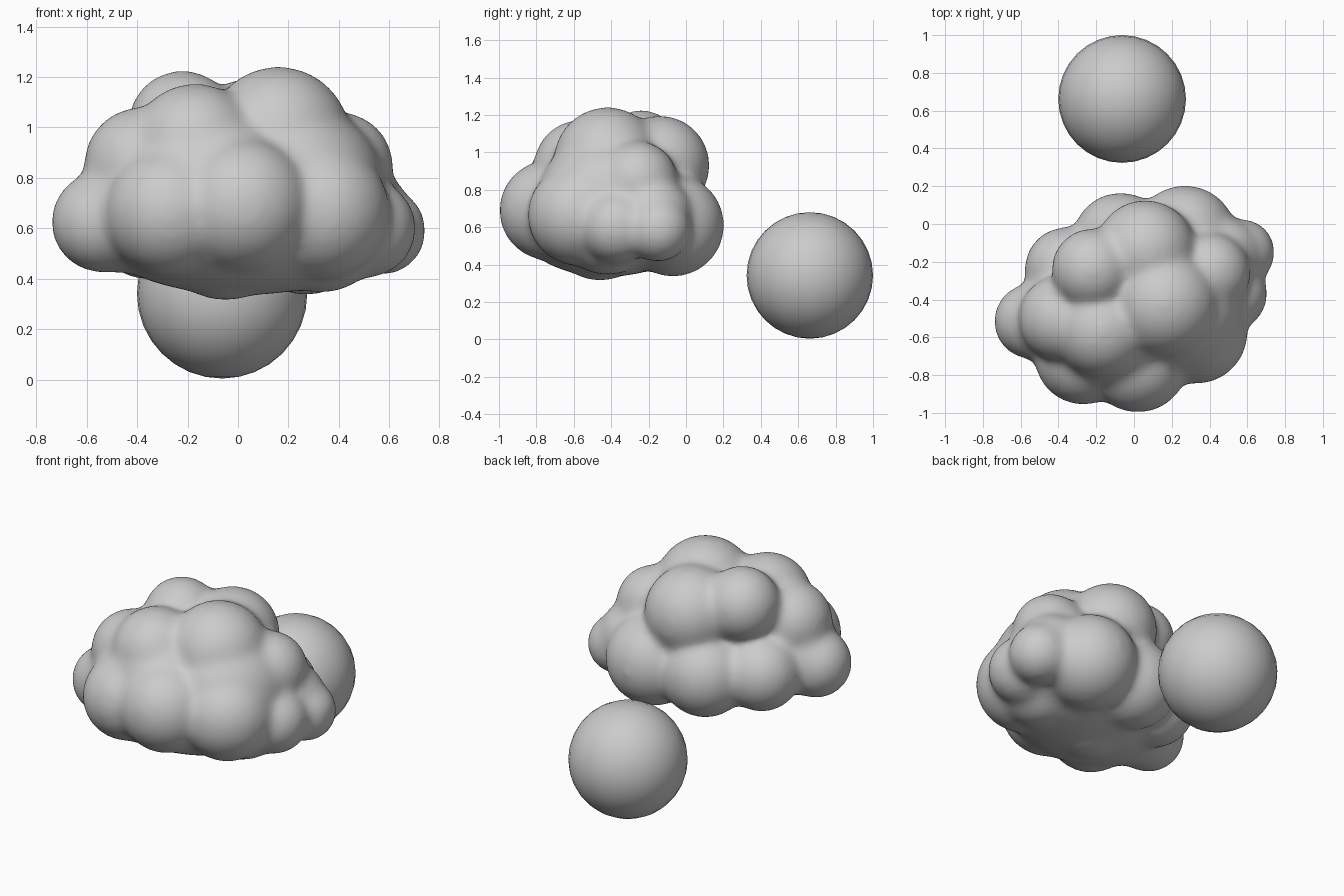
import bpy, bmesh
from math import radians
from mathutils import Matrix

if "Cube" in bpy.data.objects:
    bpy.data.objects.remove(bpy.data.objects["Cube"])

# Lobes of the cloud: x, y, z, radius
LOBES = [
    (-0.27, -0.70, 0.665, 0.25),   # front row
    (0.02, -0.73, 0.69, 0.262),
    (0.33, -0.575, 0.665, 0.265),
    (0.33, -0.42, 0.60, 0.25),
    (-0.54, -0.515, 0.625, 0.195),  # left tip
    (-0.46, -0.51, 0.65, 0.22),
    (0.57, -0.15, 0.59, 0.17),     # right tip
    (0.47, -0.17, 0.66, 0.20),
    (0.51, -0.37, 0.60, 0.19),
    (-0.38, -0.50, 0.85, 0.225),   # upper row
    (-0.17, -0.56, 0.92, 0.248),
    (0.16, -0.42, 0.955, 0.28),
    (-0.22, -0.24, 1.01, 0.21),
    (0.06, -0.14, 0.93, 0.26),
    (0.40, -0.26, 0.845, 0.21),
    (0.27, -0.07, 0.61, 0.268),    # back row
    (-0.07, -0.09, 0.60, 0.25),
    (-0.355, -0.24, 0.62, 0.218),
    (-0.05, -0.46, 0.58, 0.26),    # underside
]
SWELL = 0.008  # makes up for the shrinkage of the softening


def finish(bm, name):
    mesh = bpy.data.meshes.new(name)
    for f in bm.faces:
        f.smooth = True
    bm.to_mesh(mesh)
    bm.free()
    ob = bpy.data.objects.new(name, mesh)
    bpy.context.collection.objects.link(ob)
    return ob


def ellipsoid(bm, centre, radii, turn=0):
    m = (Matrix.Translation(centre) @ Matrix.Rotation(radians(turn), 4, 'Z')
         @ Matrix.Diagonal((*radii, 1)))
    bmesh.ops.create_icosphere(bm, subdivisions=4, radius=1, matrix=m)


# Cloud: overlapping lobes around core fillers and a flat base, fused and softened
bm = bmesh.new()
for x, y, z, r in LOBES:
    ellipsoid(bm, (x, y, z), [r + SWELL] * 3)
ellipsoid(bm, (0, -0.4, 0.74), (0.48, 0.37, 0.35), 15)
ellipsoid(bm, (0.22, -0.42, 0.76), (0.36, 0.37, 0.34))
ellipsoid(bm, (-0.12, -0.54, 0.76), (0.38, 0.34, 0.33))
ellipsoid(bm, (0.02, -0.42, 0.56), (0.58, 0.42, 0.225), 20)
cloud = finish(bm, "cloud")
fuse = cloud.modifiers.new("fuse", 'REMESH')
fuse.mode = 'VOXEL'
fuse.voxel_size = 0.017
fuse.use_smooth_shade = True
soften = cloud.modifiers.new("soften", 'SMOOTH')
soften.factor = 0.5
soften.iterations = 40

# Ball behind the cloud
bm = bmesh.new()
bmesh.ops.create_uvsphere(bm, u_segments=32, v_segments=16, radius=0.338,
                          matrix=Matrix.Translation((-0.063, 0.662, 0.342)))
finish(bm, "ball")
